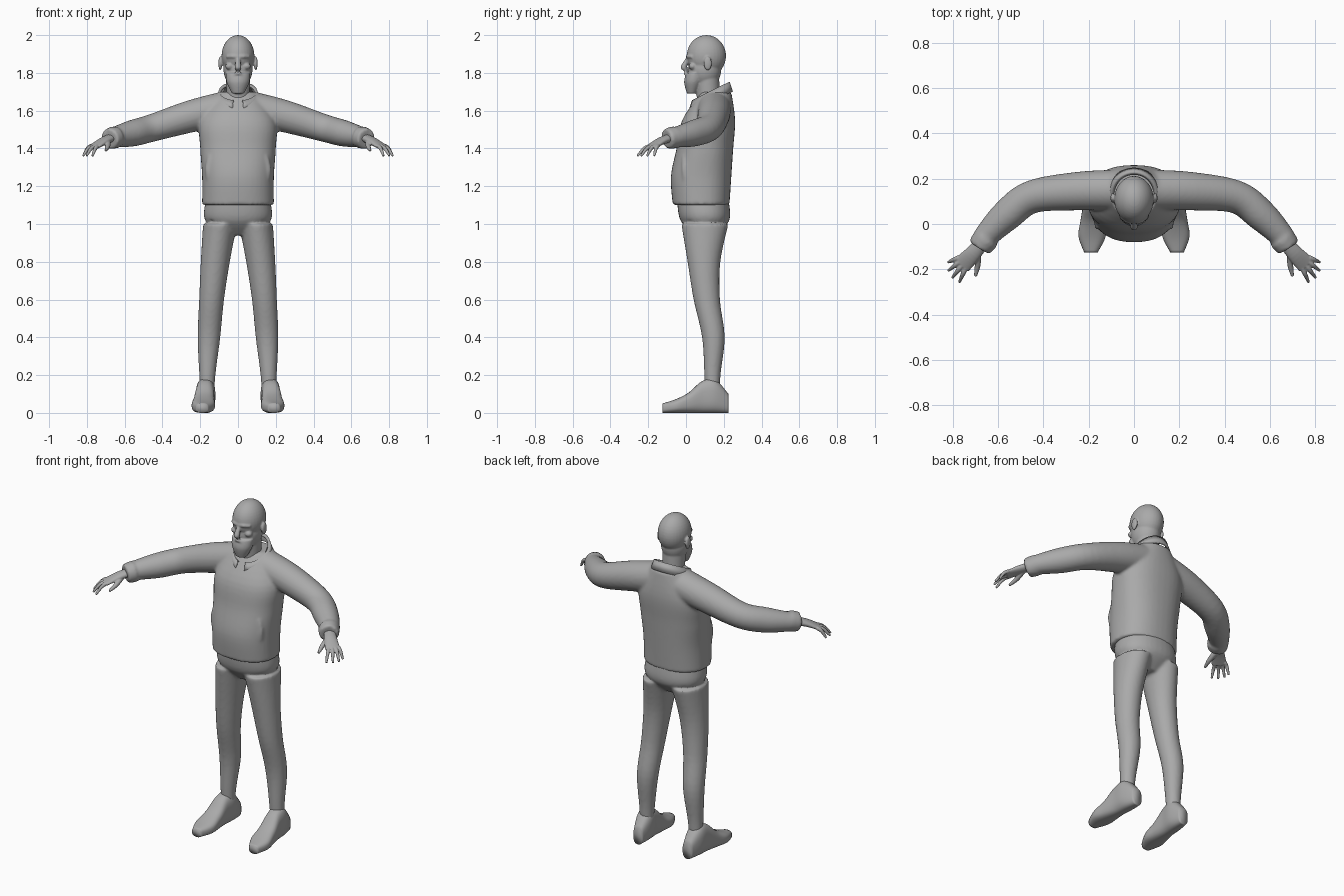
import bpy, bmesh, math
from mathutils import Vector, Matrix

cube = bpy.data.objects.get("Cube")
if cube:
    bpy.data.objects.remove(cube)

grey = bpy.data.materials.new("plain grey")
grey.use_nodes = True
grey.diffuse_color = (.4, .4, .4, 1)
grey.node_tree.nodes["Principled BSDF"].inputs["Base Color"].default_value = grey.diffuse_color

UP = Vector((0, 0, 1))
ACROSS = Vector((1, 0, 0))
BACK = Vector((0, 1, 0))


def spline(rings, steps=5):
    """Catmull-Rom interpolation through tuples of numbers."""
    result = []
    last = len(rings) - 1
    for i in range(last):
        around = [rings[max(0, min(last, i + k))] for k in (-1, 0, 1, 2)]
        for step in range(steps):
            t = step / steps
            result.append([b + t / 2 * (c - a + t * (2 * a - 5 * b + 4 * c - d
                           + t * (3 * (b - c) + d - a)))
                           for a, b, c, d in zip(*around)])
    return result + [list(rings[-1])]


def sides(x):
    """Pieces off the centre line are made on both sides."""
    return (1, -1) if x > 0 else (1,)


def loft(bm, rings, frame="path", power=2, count=28):
    """Skin rings of x, y, z, half width and, where it differs, half depth."""
    rings = spline(rings)
    points = [Vector(ring[:3]) for ring in rings]
    for side in sides(max(point.x for point in points)):
        loops = []
        for i, ring in enumerate(rings):
            u, v = ACROSS, BACK
            if frame == "forward":
                v = UP
            elif frame == "path":
                ahead = points[min(i + 1, len(points) - 1)]
                tangent = (ahead - points[max(i - 1, 0)]).normalized()
                u = tangent.cross(UP).normalized()
                v = u.cross(tangent)
            loop = []
            for k in range(count):
                angle = math.tau * k / count
                c, s = math.cos(angle), math.sin(angle)
                c = math.copysign(abs(c) ** (2 / power), c)
                s = math.copysign(abs(s) ** (2 / power), s)
                point = points[i] + u * (ring[3] * c) + v * (ring[-1] * s)
                loop.append(bm.verts.new((point.x * side, point.y, point.z)))
            loops.append(loop)
        for lower, upper in zip(loops, loops[1:]):
            for k in range(count):
                bm.faces.new((lower[k - 1], lower[k], upper[k], upper[k - 1]))
        bm.faces.new(loops[0])
        bm.faces.new(loops[-1])


def ball(bm, centre, size):
    x, y, z = centre
    for side in sides(x):
        place = Matrix.LocRotScale(Vector((x * side, y, z)), None, Vector(size))
        bmesh.ops.create_uvsphere(bm, u_segments=32, v_segments=20, radius=1, matrix=place)


def finish(name, bm, voxel=0, smoothing=4):
    """Make the object; a voxel size fuses the overlapping pieces into one skin."""
    bmesh.ops.recalc_face_normals(bm, faces=bm.faces)
    mesh = bpy.data.meshes.new(name)
    bm.to_mesh(mesh)
    bm.free()
    mesh.materials.append(grey)
    for polygon in mesh.polygons:
        polygon.use_smooth = True
    part = bpy.data.objects.new(name, mesh)
    bpy.context.collection.objects.link(part)
    if voxel:
        fuse = part.modifiers.new("fuse", "REMESH")
        fuse.mode = "VOXEL"
        fuse.voxel_size = voxel
        fuse.use_smooth_shade = True
        soften = part.modifiers.new("soften", "SMOOTH")
        soften.factor = .5
        soften.iterations = smoothing
    return part


# Sweater body: rings at even heights from hem to neck
bm = bmesh.new()
body = [(.08, .19, .15), (.08, .19, .16), (.1, .2, .15), (.12, .2, .14), (.16, .1, .08)]
loft(bm, [(0, y, 1.1 + .15 * i, width, depth) for i, (y, width, depth) in enumerate(body)],
     "upright", power=2.3, count=40)

# Sleeves from the shoulder round the bent elbow to the cuff, and pocket ridges
loft(bm, [(.08, .15, 1.61, .09), (.25, .145, 1.57, .085), (.45, .12, 1.51, .073),
          (.56, .04, 1.48, .07), (.65, -.05, 1.46, .055), (.68, -.1, 1.45, .05)])
loft(bm, [(.65, -.06, 1.46, .06), (.68, -.1, 1.45, .055)])
loft(bm, [(.15, -.01, 1.36, .01), (.16, -.01, 1.3, .014), (.16, -.01, 1.24, .01)], "upright")
finish("sweater", bm, .009, smoothing=6)

# Shirt collar: a sloping band, high at the nape, with a gap at the throat
bm = bmesh.new()
columns = []
gap, segments = .25, 40
for i in range(segments + 1):
    angle = gap + (math.tau - 2 * gap) * i / segments
    s, c = math.sin(angle), math.cos(angle)
    columns.append([bm.verts.new((radius * s, .13 - radius * c, height - .05 * c))
                    for radius, height in ((.09, 1.69), (.1, 1.7), (.115, 1.65))])
for left, right in zip(columns, columns[1:]):
    for k in range(2):
        bm.faces.new((left[k], right[k], right[k + 1], left[k + 1]))
collar = finish("collar", bm)
thickness = collar.modifiers.new("thickness", "SOLIDIFY")
thickness.thickness = .008
thickness.offset = 0

# Trousers: pelvis, then legs that lean inwards as they rise
bm = bmesh.new()
loft(bm, [(0, .1, .94, .08, .06), (0, .1, 1.02, .175, .13), (0, .09, 1.12, .172, .137)],
     "upright", power=2.2, count=36)
leg = [(.14, .035, .035), (.14, .043, .043), (.145, .06, .06), (.11, .066, .07),
       (.095, .077, .087), (.1, .09, .125)]
for_leg = []
for i, (y, width, depth) in enumerate(leg):
    z = i / 5
    for_leg.append((.165 - .07 * z * z, y, z + .04 * (i == 0), width, depth))
loft(bm, for_leg, "upright")
finish("trousers", bm, .009)

# Shoes: rings at even steps from heel to toe, flat on the ground
bm = bmesh.new()
shoe = [(.03, .1), (.05, .176), (.05, .168), (.056, .108), (.06, .072), (.03, .05)]
loft(bm, [(.165 + .005 * i, .225 - .07 * i, top / 2, width, top / 2)
          for i, (width, top) in enumerate(shoe)], "forward", power=2.7, count=32)
finish("shoes", bm)

# Head: skull, jaw, neck
bm = bmesh.new()
ball(bm, (0, .108, 1.89), (.087, .104, .11))
ball(bm, (0, .1, 1.82), (.077, .087, .1))
loft(bm, [(0, .12, 1.64, .06), (0, .11, 1.8, .065)])

# Beard, moustache, nose, brows, cheeks and ears
loft(bm, [(0, .03, 1.69, .032, .025), (0, .04, 1.75, .06, .05), (0, .05, 1.8, .065, .05)], "upright")
loft(bm, [(0, -.004, 1.8, .01), (.045, .02, 1.77, .007)])
loft(bm, [(0, .01, 1.88, .01), (0, -.012, 1.83, .017), (0, 0, 1.81, .01)], "upright")
loft(bm, [(0, .01, 1.885, .01), (.03, .013, 1.887, .01), (.06, .034, 1.885, .008)])
ball(bm, (.045, .035, 1.835), (.022, .02, .018))
ball(bm, (.094, .115, 1.85), (.01, .022, .037))
finish("head", bm, .005)

# Hands: palm and thumb
bm = bmesh.new()
loft(bm, [(.66, -.07, 1.46, .03, .023), (.71, -.13, 1.44, .036, .02), (.76, -.18, 1.41, .042, .013)])
loft(bm, [(.69, -.12, 1.44, .016), (.69, -.18, 1.41, .013), (.7, -.23, 1.39, .007)])

# Fingers fan out from the middle of the palm and curl down
for i, reach in enumerate((.12, .14, .15, .15)):
    angle = math.radians(-24 - 14 * i)
    knuckle = .07
    finger = []
    for distance, z, radius in ((knuckle, 1.415, .011), ((knuckle + reach) / 2, 1.4, .01),
                                (reach, 1.36, .006)):
        finger.append((.71 + distance * math.cos(angle), -.12 + distance * math.sin(angle), z, radius))
    loft(bm, finger)
finish("hands", bm, .0035, smoothing=2)
